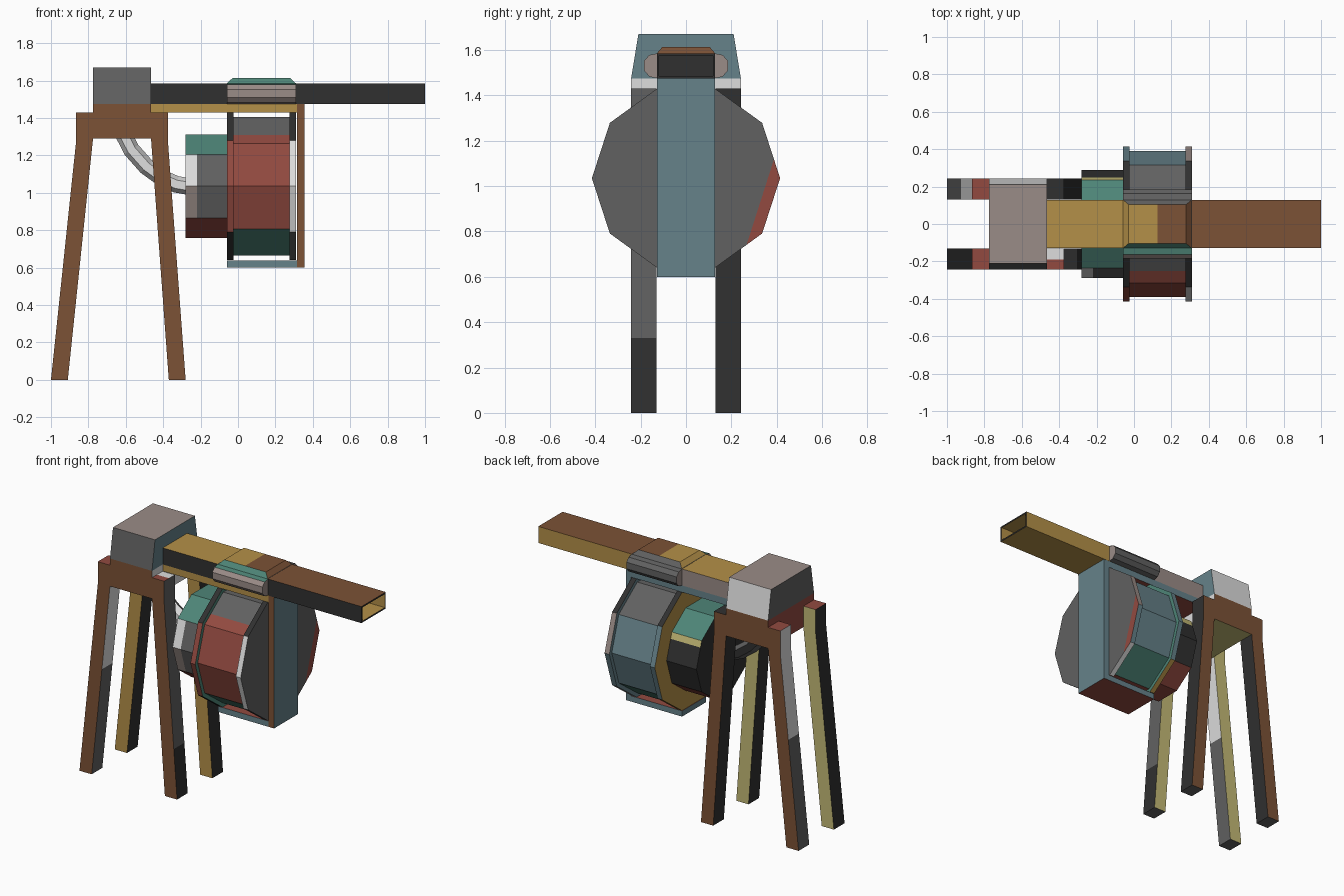
import bpy, bmesh, math
from mathutils import Vector

if "Cube" in bpy.data.objects:
    bpy.data.objects.remove(bpy.data.objects["Cube"])

# Palette (sRGB 0-255, converted to linear)
PAL = {"brown": (124, 82, 54), "charcoal": (48, 48, 48), "grey": (97, 97, 97),
       "light_grey": (222, 222, 222), "taupe": (154, 140, 135), "steel_blue": (102, 130, 138),
       "green": (78, 133, 119), "red": (146, 74, 64), "mustard": (180, 144, 72),
       "pale_yellow": (196, 186, 118)}
NAMES = list(PAL)
MATS = []
for n in NAMES:
    m = bpy.data.materials.new(n)
    lin = [((c / 255 + 0.055) / 1.055) ** 2.4 for c in PAL[n]]
    m.diffuse_color = (*lin, 1)
    m.use_nodes = True
    m.node_tree.nodes["Principled BSDF"].inputs["Base Color"].default_value = m.diffuse_color
    MATS.append(m)


def finish(name, bm, rule, cuts=()):
    """Cut the mesh along planes, colour each face by rule(centre, normal)."""
    bmesh.ops.recalc_face_normals(bm, faces=bm.faces)
    for co, no in cuts:
        bmesh.ops.bisect_plane(bm, geom=bm.verts[:] + bm.edges[:] + bm.faces[:],
                               plane_co=co, plane_no=no)
    bm.normal_update()
    for f in bm.faces:
        f.material_index = NAMES.index(rule(f.calc_center_median(), f.normal))
    me = bpy.data.meshes.new(name)
    bm.to_mesh(me)
    bm.free()
    for m in MATS:
        me.materials.append(m)
    ob = bpy.data.objects.new(name, me)
    bpy.context.collection.objects.link(ob)
    return ob


def prism(pts, axis, lo, hi):
    """Extrude a (y,z) profile along x, or an (x,z) profile along y."""
    bm = bmesh.new()
    rings = []
    for t in (lo, hi):
        rings.append([bm.verts.new((t, a, b) if axis == "x" else (a, t, b)) for a, b in pts])
    n = len(pts)
    for r in rings:
        bm.faces.new(r)
    for i in range(n):
        j = (i + 1) % n
        bm.faces.new((rings[0][i], rings[0][j], rings[1][j], rings[1][i]))
    return bm


def box(x0, x1, y, z0, z1):
    return prism([(-y, z0), (y, z0), (y, z1), (-y, z1)], "x", x0, x1)


def sides(front, back, left, right, top, bottom):
    """Colour rule by dominant face direction."""
    def rule(c, n):
        a = [abs(v) for v in n]
        k = a.index(max(a))
        return ((left, right), (front, back), (bottom, top))[k][n[k] > 0]
    return rule


# Four splayed legs
def leg_rule(c, n):
    front, left = c.y < 0, c.x < -0.63
    if n.y < -0.5:
        return "brown" if front else "mustard"
    if n.y > 0.5:
        return "pale_yellow" if front else "brown"
    if n.z > 0.7:
        if left:
            return "red"
        return ("red" if c.y < -0.19 else "light_grey") if front else "charcoal"
    if n.z < -0.7:
        return "grey"
    if n.x > 0:
        if not front:
            return "charcoal"
        if left:
            return "light_grey" if c.z > 0.72 else "grey"
        return "grey" if c.z > 0.33 else "charcoal"
    if front or not left:
        return "charcoal"
    return "light_grey" if c.z > 0.72 else "grey"


left_leg = [(-1, 0), (-0.91, 0), (-0.775, 1.29), (-0.775, 1.43), (-0.865, 1.43), (-0.865, 1.28)]
right_leg = [(-0.37, 0), (-0.28, 0), (-0.375, 1.28), (-0.375, 1.43), (-0.465, 1.43), (-0.465, 1.29)]
leg_cuts = [((0, 0, 0.33), (0, 0, 1)), ((0, 0, 0.72), (0, 0, 1)), ((0, -0.19, 0), (0, 1, 0))]
for yname, lo, hi in (("front", -0.242, -0.13), ("back", 0.13, 0.242)):
    for xname, prof in (("left", left_leg), ("right", right_leg)):
        finish(f"{yname}_{xname}_leg", prism(prof, "y", lo, hi), leg_rule, leg_cuts)

# Cross block joining the legs and the tapered head on top
finish("leg_cross_block", box(-0.775, -0.465, 0.242, 1.29, 1.475),
       sides("brown", "brown", "red", "light_grey", "taupe", "pale_yellow"))
finish("head_block", prism([(-0.242, 1.475), (0.242, 1.475), (0.21, 1.67), (-0.21, 1.67)],
                           "x", -0.775, -0.465),
       sides("grey", "light_grey", "grey", "steel_blue", "taupe", "grey"))


# Hollow beam
def beam_rule(c, n):
    if abs(c.y) < 0.12 and 1.48 < c.z < 1.58:      # end cap and inside
        return "charcoal" if abs(n.x) > 0.5 else "mustard"
    if n.y < -0.5:
        return "charcoal"
    if n.y > 0.5:
        return "mustard" if c.x > 0.125 else "taupe"
    if n.z > 0.5:
        return "brown" if c.x > 0.125 else "mustard"
    return "mustard" if n.z < -0.5 else "charcoal"


bm = box(-0.465, 1.0, 0.128, 1.475, 1.585)
bmesh.ops.recalc_face_normals(bm, faces=bm.faces)
end = max(bm.faces, key=lambda f: f.calc_center_median().x)
bmesh.ops.inset_region(bm, faces=[end], thickness=0.014)
new = bmesh.ops.extrude_discrete_faces(bm, faces=[end])["faces"]
bmesh.ops.translate(bm, verts=new[0].verts[:], vec=(-0.5, 0, 0))
finish("beam", bm, beam_rule, [((0.125, 0, 0), (1, 0, 0))])

# Sleeve round the beam, with a bevelled cap
half = [(0.125, 1.475), (0.162, 1.483), (0.185, 1.51), (0.185, 1.553), (0.162, 1.578), (0.125, 1.586)]
finish("sleeve", prism(half + [(-y, z) for y, z in reversed(half)], "x", -0.06, 0.31),
       lambda c, n: "taupe" if abs(n.x) > 0.5 or (c.y < 0 and n.z < 0.8) else
       "green" if c.y < -0.12 else "grey")
bm = box(-0.06, 0.31, 0.13, 1.584, 1.614)
for v in bm.verts:
    if v.co.z > 1.6:
        v.co.x = 0.125 + (v.co.x - 0.125) * 0.83
        v.co.y *= 0.8
finish("sleeve_cap", bm,
       lambda c, n: "green" if n.y < -0.3 else "grey" if n.y > 0.3 else
       "brown" if c.x > 0.125 else "mustard", [((0.125, 0, 0), (1, 0, 0))])

# Hanger: rail under the beam, end panel and bottom plate
finish("hanger_rail", box(-0.465, 0.315, 0.128, 1.43, 1.475),
       sides("mustard", "steel_blue", "charcoal", "charcoal", "mustard", "red"))
finish("hanger_panel", box(0.315, 0.355, 0.127, 0.6, 1.475),
       sides("brown", "steel_blue", "grey", "steel_blue", "brown", "red"))
finish("hanger_bottom_plate", box(-0.06, 0.315, 0.127, 0.6, 0.638),
       sides("steel_blue", "steel_blue", "steel_blue", "steel_blue", "red", "red"))

# Ten-sided drums sharing one axis
CZ = 1.035


def decagon(r, x0, x1):
    return prism([(r * math.cos(i * math.pi / 5), CZ + r * math.sin(i * math.pi / 5))
                  for i in range(10)], "x", x0, x1)


def band_rule(left, right, top, bottom, front, back):
    """front/back list the four bands from upper to lower."""
    def rule(c, n):
        if abs(n.x) > 0.5:
            return right if n.x > 0 else left
        if abs(n.z) > 0.95:
            return top if n.z > 0 else bottom
        k = 0 if n.z > 0.5 else 1 if n.z > 0 else 2 if n.z > -0.5 else 3
        return (front if n.y < 0 else back)[k]
    return rule


base = band_rule("grey", "grey", "grey", "red",
                 ["grey", "red", "red", "green"], ["grey", "steel_blue", "steel_blue", "green"])
finish("large_drum", decagon(0.389, -0.025, 0.275),
       lambda c, n: "red" if n.y < -0.3 and 1.2 < c.z < 1.31 else base(c, n),
       [((0, 0, 1.31), (0, 0, 1))])
finish("inner_flange", decagon(0.415, -0.06, -0.025),
       band_rule("mustard", "green", "grey", "charcoal",
                 ["charcoal", "red", "red", "charcoal"], ["charcoal", "steel_blue", "steel_blue", "mustard"]))
outer = band_rule("steel_blue", "grey", "grey", "red",
                  ["charcoal", "light_grey", "light_grey", "grey"],
                  ["charcoal", "taupe", "steel_blue", "light_grey"])
slant = Vector((0, 1, -0.32))
edge = Vector((0, 0.27, 0.75))
finish("outer_flange", decagon(0.415, 0.275, 0.31),
       lambda c, n: "red" if n.x > 0.5 and (c - edge).dot(slant) > 0 else outer(c, n),
       [(edge, slant.normalized())])
small = band_rule("charcoal", "mustard", "green", "red",
                  ["green", "grey", "grey", "red"], ["green", "charcoal", "charcoal", "red"])


def small_rule(c, n):
    if n.y < -0.8 and c.x < -0.22:
        return "light_grey" if n.z > 0 else "taupe"
    if n.y > 0.8 and c.z > 1.165:
        return "pale_yellow"
    return small(c, n)


finish("small_drum", decagon(0.29, -0.28, -0.06), small_rule,
       [((-0.22, 0, 0), (1, 0, 0)), ((0, 0, 1.165), (0, 0, 1))])

# Sagging hose from the cross block to the small drum
path = [(-0.61, 1.31), (-0.57, 1.23), (-0.49, 1.14), (-0.40, 1.075), (-0.33, 1.045), (-0.27, 1.035)]
bm = bmesh.new()
rings = []
for i, (x, z) in enumerate(path):
    a, b = path[max(i - 1, 0)], path[min(i + 1, len(path) - 1)]
    t = Vector((b[0] - a[0], 0, b[1] - a[1])).normalized()
    up = Vector((-t.z, 0, t.x))
    rings.append([bm.verts.new(Vector((x, 0, z)) + 0.045 * (
        up * math.sin(k * math.pi / 3 + 0.52) + Vector((0, math.cos(k * math.pi / 3 + 0.52), 0))))
        for k in range(6)])
for r, s in zip(rings, rings[1:]):
    for k in range(6):
        bm.faces.new((r[k], r[(k + 1) % 6], s[(k + 1) % 6], s[k]))
finish("hose", bm, lambda c, n: "charcoal" if n.y > 0.8 else
       "light_grey" if n.y < -0.3 else "grey")
